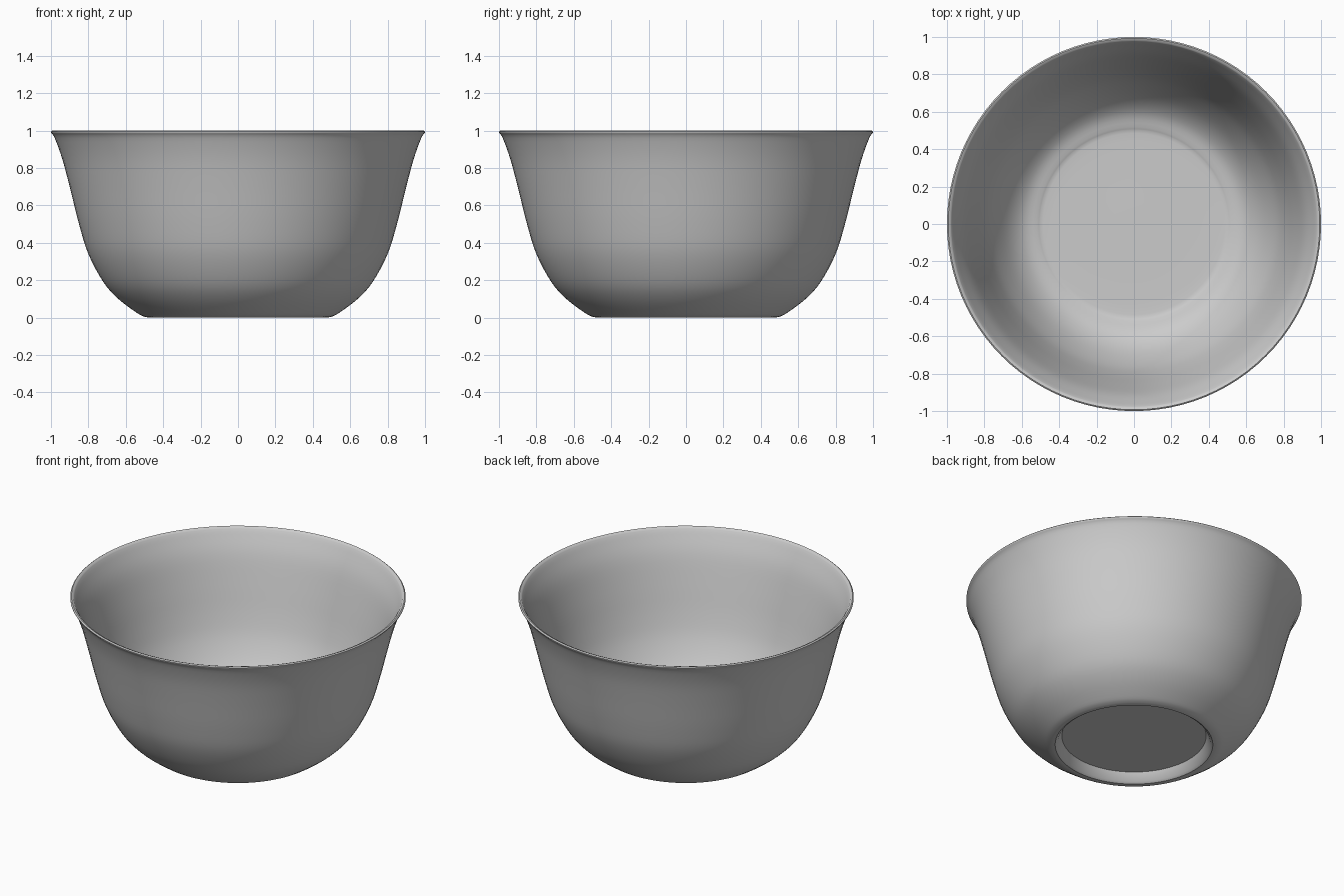
import bpy, bmesh, math
from mathutils import Vector

cube = bpy.data.objects.get("Cube")
if cube:
    bpy.data.objects.remove(cube, do_unlink=True)

SEGMENTS = 96


def smooth_path(points, steps=4):
    """Catmull-Rom curve through (radius, height) points."""
    p = [Vector((r, 0, z)) for r, z in points]
    p = [2 * p[0] - p[1]] + p + [2 * p[-1] - p[-2]]
    path = []
    for a, b, c, d in zip(p, p[1:], p[2:], p[3:]):
        for i in range(steps):
            t = i / steps
            path.append(0.5 * (2 * b + (c - a) * t + (2 * a - 5 * b + 4 * c - d) * t**2
                               + (3 * b - a - 3 * c + d) * t**3))
    return path + [p[-2]]


def lathe(name, path, material):
    """Spin a profile round the z axis into a closed solid."""
    bm = bmesh.new()
    verts = [bm.verts.new(v) for v in path]
    edges = [bm.edges.new(pair) for pair in zip(verts, verts[1:])]
    bmesh.ops.spin(bm, geom=verts + edges, cent=(0, 0, 0), axis=(0, 0, 1),
                   angle=math.tau, steps=SEGMENTS, use_duplicate=False)
    bmesh.ops.remove_doubles(bm, verts=bm.verts, dist=0.0005)
    bmesh.ops.recalc_face_normals(bm, faces=bm.faces)
    mesh = bpy.data.meshes.new(name)
    bm.to_mesh(mesh)
    bm.free()
    mesh.materials.append(material)
    obj = bpy.data.objects.new(name, mesh)
    bpy.context.collection.objects.link(obj)
    bpy.context.view_layer.objects.active = obj
    obj.select_set(True)
    bpy.ops.object.shade_smooth_by_angle(angle=math.radians(40))
    obj.select_set(False)
    return obj


grey = bpy.data.materials.new("light grey ceramic")
grey.use_nodes = True
colour = (0.6, 0.6, 0.6, 1)
grey.diffuse_color = colour
grey.node_tree.nodes["Principled BSDF"].inputs["Base Color"].default_value = colour

# Recessed base inside the foot ring
base = [Vector((0, 0, 0.06)), Vector((0.43, 0, 0.06)), Vector((0.455, 0, 0.01))]

# Outer wall, from the foot ring up to the flared lip
outside = smooth_path([(0.47, 0), (0.5, 0.005), (0.54, 0.025), (0.64, 0.1), (0.72, 0.19),
                       (0.8, 0.34), (0.85, 0.5), (0.9, 0.7), (0.94, 0.85),
                       (0.98, 0.96), (1.0, 0.99), (0.993, 1.0)])

# Inner wall, from the lip down to the flat floor
inside = smooth_path([(0.98, 0.995), (0.96, 0.96), (0.91, 0.85), (0.86, 0.68),
                      (0.81, 0.5), (0.76, 0.36), (0.68, 0.22), (0.6, 0.14),
                      (0.52, 0.11), (0.44, 0.1), (0, 0.1)])

lathe("bowl", base + outside + inside, grey)
